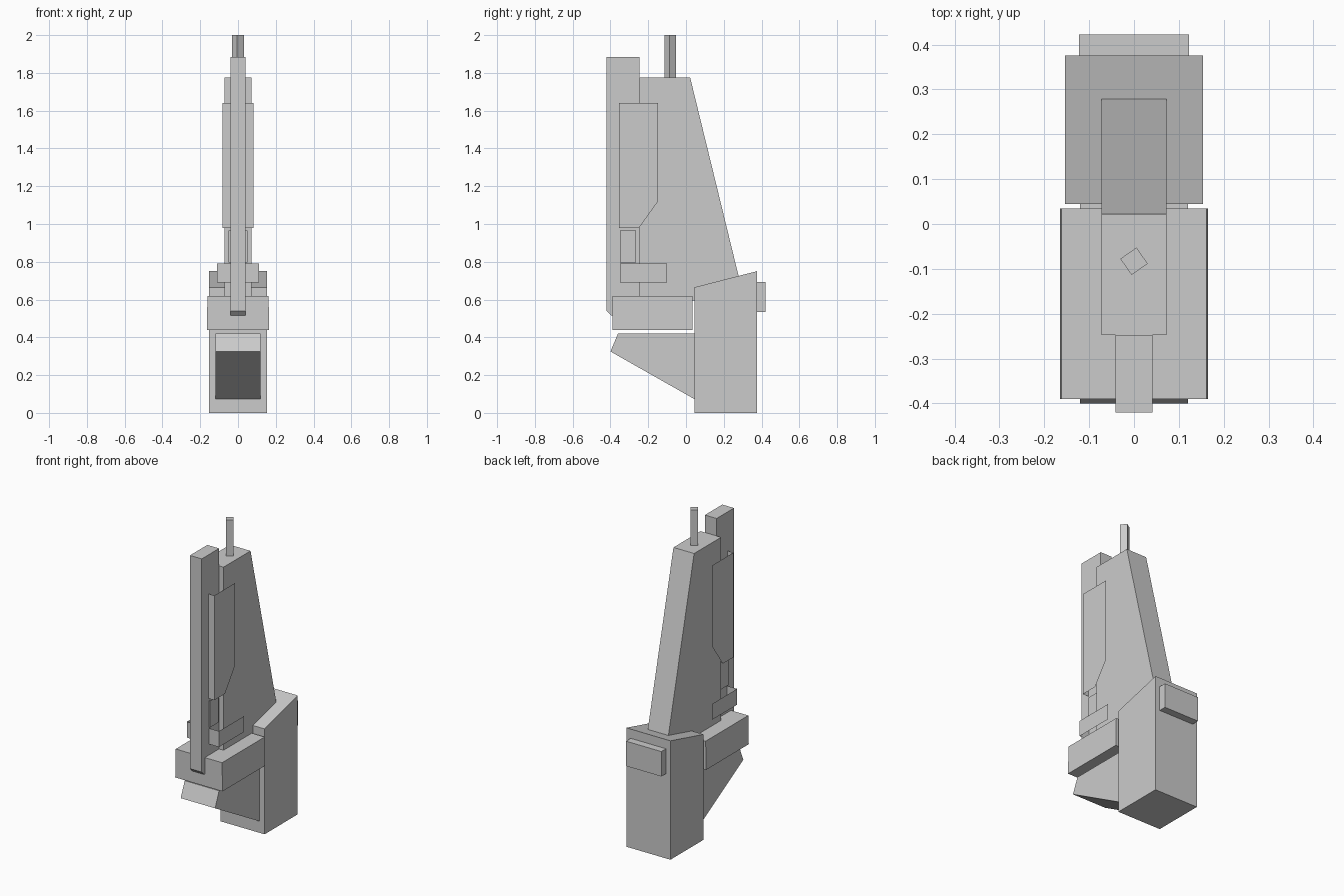
import bpy
import bmesh
from math import radians
from mathutils import Matrix

cube = bpy.data.objects.get("Cube")
if cube:
    bpy.data.objects.remove(cube, do_unlink=True)

grey = bpy.data.materials.new("plain_grey")
grey.use_nodes = True
colour = (0.6, 0.6, 0.6, 1)
grey.diffuse_color = colour
grey.node_tree.nodes["Principled BSDF"].inputs["Base Color"].default_value = colour


def finish(name, bm):
    mesh = bpy.data.meshes.new(name)
    bm.to_mesh(mesh)
    bm.free()
    mesh.materials.append(grey)
    obj = bpy.data.objects.new(name, mesh)
    bpy.context.collection.objects.link(obj)
    return obj


def prism(name, profile, half):
    """Side profile of (y, z) points, extruded across the width."""
    bm = bmesh.new()
    face = bm.faces.new([bm.verts.new((-half, y, z)) for y, z in profile])
    new = bmesh.ops.extrude_face_region(bm, geom=[face])["geom"]
    verts = [v for v in new if isinstance(v, bmesh.types.BMVert)]
    bmesh.ops.translate(bm, verts=verts, vec=(2 * half, 0, 0))
    bmesh.ops.recalc_face_normals(bm, faces=bm.faces)
    return finish(name, bm)


def rect(y0, y1, z0, z1):
    return [(y0, z0), (y1, z0), (y1, z1), (y0, z1)]


def cover(name, profile, inner, outer):
    """Mirrored open cover: a side sheet and a front strip.
    The profile runs from front bottom round to front top."""
    bm = bmesh.new()
    side = [bm.verts.new((outer, y, z)) for y, z in profile]
    bm.faces.new(side)
    low, high = [bm.verts.new((inner, *profile[i])) for i in (0, -1)]
    bm.faces.new([low, side[0], side[-1], high])
    obj = finish(name, bm)
    obj.modifiers.new("both_sides", "MIRROR").use_mirror_merge = False
    return obj


# Main body
prism("tapered_blade", [(-0.247, 0.595), (0.31, 0.595), (0.022, 1.775),
                        (-0.247, 1.775)], 0.072)
prism("front_bar", [(-0.42, 0.54), (-0.395, 0.515), (-0.247, 0.515),
                    (-0.247, 1.885), (-0.42, 1.885)], 0.041)
prism("rear_block", [(0.045, 0), (0.375, 0), (0.375, 0.75), (0.045, 0.665)], 0.154)
prism("rear_plate", rect(0.375, 0.422, 0.535, 0.692), 0.123)
prism("lower_wedge", [(-0.4, 0.325), (0.05, 0.07), (0.05, 0.42), (-0.36, 0.42)], 0.12)

# Cross block, slightly wider at its base
block = prism("cross_block", rect(-0.39, 0.035, 0.44, 0.62), 0.165)
for v in block.data.vertices:
    if v.co.z > 0.5:
        v.co.x *= 0.98

# Side covers
cover("side_panel", [(-0.355, 0.98), (-0.248, 0.98), (-0.148, 1.12),
                     (-0.148, 1.64), (-0.355, 1.64)], 0.04, 0.083)
cover("small_cover", rect(-0.35, -0.265, 0.797, 0.965), 0.04, 0.05)
cover("clamp", rect(-0.35, -0.1, 0.69, 0.79), 0.04, 0.112)

# Square rod on top
bm = bmesh.new()
bmesh.ops.create_cone(bm, cap_ends=True, segments=4, radius1=0.031, radius2=0.031,
                      depth=0.23, matrix=Matrix.Translation((0, -0.083, 1.885))
                      @ Matrix.Rotation(radians(80), 4, "Z"))
finish("top_rod", bm)
